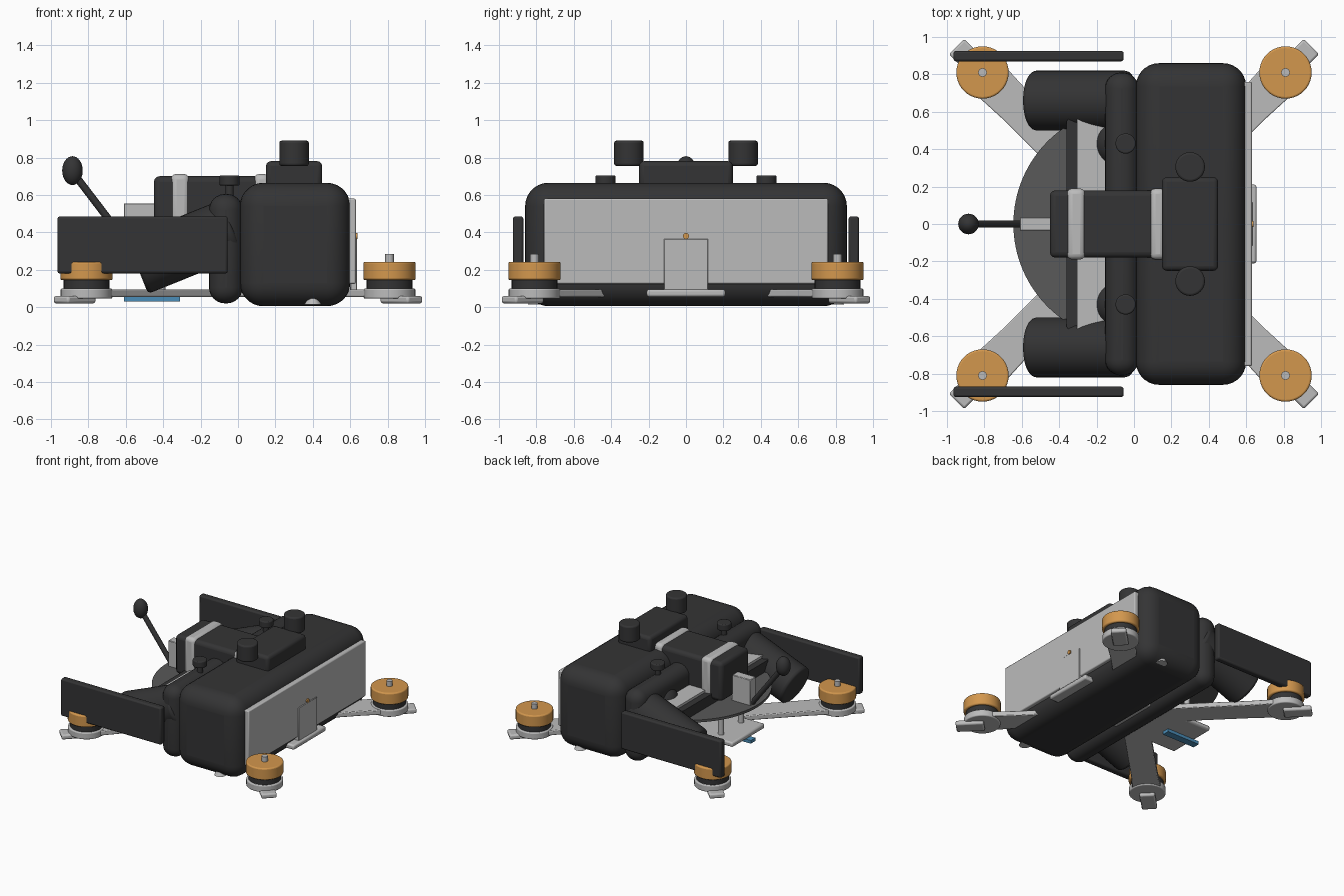
import bpy, bmesh, math
from mathutils import Vector

if "Cube" in bpy.data.objects:
    bpy.data.objects.remove(bpy.data.objects["Cube"])


def mat(name, c):
    m = bpy.data.materials.new(name)
    m.diffuse_color = (*c, 1)
    m.use_nodes = True
    m.node_tree.nodes["Principled BSDF"].inputs["Base Color"].default_value = m.diffuse_color
    return m


DARK = mat("charcoal", (0.034, 0.034, 0.035))
LIGHT = mat("light_grey", (0.50, 0.50, 0.50))
COPPER = mat("copper", (0.65, 0.31, 0.075))
MID = mat("mid_grey", (0.10, 0.10, 0.10))
BLUE = mat("blue", (0.07, 0.27, 0.48))


def finish(name, bm, m, bevel=0, seg=3):
    me = bpy.data.meshes.new(name)
    bmesh.ops.recalc_face_normals(bm, faces=bm.faces)
    bm.to_mesh(me)
    bm.free()
    o = bpy.data.objects.new(name, me)
    bpy.context.collection.objects.link(o)
    me.materials.append(m)
    if bevel:
        b = o.modifiers.new("round", "BEVEL")
        b.width, b.segments = bevel, seg
        b.limit_method = "ANGLE"
        b.angle_limit = math.radians(40)
    bpy.ops.object.select_all(action="DESELECT")
    o.select_set(True)
    bpy.context.view_layer.objects.active = o
    bpy.ops.object.shade_smooth_by_angle(angle=math.radians(35))
    return o


def box(name, x, y, z, m, bevel=0, seg=3):
    """Box from (low, high) ranges on each axis."""
    bm = bmesh.new()
    bmesh.ops.create_cube(bm, size=1)
    for v in bm.verts:
        v.co = Vector([r[0] if c < 0 else r[1] for c, r in zip(v.co, (x, y, z))])
    return finish(name, bm, m, bevel, seg)


def rod(name, a, b, r, m, bevel=0, r2=None, n=40):
    """Cylinder or cone between two points."""
    a, b = Vector(a), Vector(b)
    bm = bmesh.new()
    bmesh.ops.create_cone(bm, cap_ends=True, segments=n, radius1=r,
                          radius2=r if r2 is None else r2, depth=(b - a).length)
    o = finish(name, bm, m, bevel)
    o.rotation_euler = (b - a).to_track_quat("Z", "Y").to_euler()
    o.location = (a + b) / 2
    return o


def ball(name, c, r, m):
    bm = bmesh.new()
    bmesh.ops.create_uvsphere(bm, u_segments=28, v_segments=16, radius=1)
    for v in bm.verts:
        v.co = Vector([p + k * s for p, k, s in zip(c, v.co, r)])
    return finish(name, bm, m)


def prism(name, pts, z0, z1, m, bevel=0):
    """Flat outline raised from z0 to z1."""
    bm = bmesh.new()
    f = bm.faces.new([bm.verts.new((x, y, z0)) for x, y in pts])
    top = bmesh.ops.extrude_face_region(bm, geom=[f])["geom"]
    for v in top:
        if isinstance(v, bmesh.types.BMVert):
            v.co.z = z1
    return finish(name, bm, m, bevel, 2)


# Headset shell, face pad and front panel
box("headset_shell", (0.01, 0.60), (-0.86, 0.86), (0.005, 0.665), DARK, 0.125, 7)
box("face_pad", (-0.155, 0.025), (-0.81, 0.81), (0.02, 0.605), DARK, 0.085, 6)
box("front_panel", (0.58, 0.63), (-0.76, 0.76), (0.125, 0.58), LIGHT, 0.008, 2)
box("camera_plate", (0.60, 0.636), (-0.118, 0.118), (0.08, 0.365), LIGHT, 0.003, 1)
rod("camera_lens", (0.61, 0, 0.38), (0.64, 0, 0.38), 0.016, COPPER)

# Top module
box("top_module", (0.15, 0.45), (-0.25, 0.25), (0.64, 0.78), DARK, 0.025)

# Battery with straps, and the block behind it
box("battery", (-0.45, 0.20), (-0.18, 0.18), (0.38, 0.70), DARK, 0.03)
for i, (x0, x1) in enumerate([(-0.36, -0.26), (0.085, 0.17)]):
    box(f"battery_strap_{i}", (x0, x1), (-0.19, 0.19), (0.37, 0.712), LIGHT, 0.03)
box("rear_block", (-0.61, -0.44), (-0.036, 0.036), (0.34, 0.555), LIGHT, 0.004, 1)

# Antenna
rod("antenna_stalk", (-0.60, 0, 0.35), (-0.875, 0, 0.71), 0.02, DARK, n=20)
ball("antenna_tip", (-0.885, 0, 0.73), (0.055, 0.055, 0.077), DARK)

# Upper deck: round plate, dark rail and pale brow plate
ang = [math.radians(122 + 116 * i / 40) for i in range(41)]
prism("round_deck", [(-0.02 + 0.625 * math.cos(a), 0.625 * math.sin(a)) for a in ang]
      + [(-0.10, -0.53), (-0.10, 0.53)], 0.325, 0.345, MID)
prism("deck_rail", [(-0.36, -0.55), (-0.29, -0.64), (-0.29, 0.64), (-0.36, 0.55)],
      0.345, 0.43, DARK)
prism("brow_plate", [(-0.305, -0.66), (-0.24, -0.66), (-0.20, -0.60), (-0.08, -0.60),
                     (-0.08, 0.60), (-0.20, 0.60), (-0.24, 0.66), (-0.305, 0.66)],
      0.425, 0.45, LIGHT)

# Lower frame plate and blue strip
box("frame_plate", (-0.57, 0.655), (-0.21, 0.21), (0.055, 0.095), LIGHT, 0.012, 2)
box("blue_strip", (-0.61, -0.31), (-0.03, 0.03), (0.03, 0.056), BLUE)

for s, side in ((-1, "near"), (1, "far")):
    # Paired headset parts
    box(f"side_panel_{side}", (-0.965, -0.055), sorted((s * 0.87, s * 0.925)),
        (0.18, 0.485), DARK, 0.012, 2)
    rod(f"barrel_{side}", (-0.54, s * 0.66, 0.22), (-0.03, s * 0.66, 0.425), 0.16, DARK, 0.022)
    ball(f"eye_cup_{side}", (-0.09, s * 0.43, 0.40), (0.12, 0.125, 0.12), DARK)
    rod(f"dial_stem_{side}", (-0.045, s * 0.43, 0.56), (-0.045, s * 0.43, 0.66), 0.022, DARK)
    rod(f"dial_cap_{side}", (-0.045, s * 0.43, 0.65), (-0.045, s * 0.43, 0.705), 0.054, DARK, 0.008)
    rod(f"top_knob_{side}", (0.30, s * 0.305, 0.755), (0.30, s * 0.305, 0.89), 0.079, DARK, 0.012)
    rod(f"lower_stud_{side}", (0.40, s * 0.80, 0.015), (0.40, s * 0.80, 0.06), 0.045, LIGHT,
        r2=0.02, n=20)
    rod(f"deck_post_{side}", (-0.41, s * 0.13, 0.09), (-0.41, s * 0.13, 0.33), 0.022, LIGHT, n=20)

    # Four motor arms with feet
    for t, end in ((-1, "rear"), (1, "front")):
        tag = f"{end}_{side}"
        mx, my = t * 0.81, s * 0.81

        def strip(stops):
            k = math.sqrt(0.5)
            pts = [((d + w) * k, (d - w) * k) for d, w in stops]
            pts += [((d - w) * k, (d + w) * k) for d, w in reversed(stops)]
            return [(t * x, s * y) for x, y in pts]

        prism(f"arm_{tag}", strip([(0.12, 0.10), (0.90, 0.10), (1.12, 0.11)]),
              0.055, 0.095, LIGHT, 0.006)
        prism(f"foot_{tag}", strip([(1.13, 0.058), (1.342, 0.058)]), 0.02, 0.06, LIGHT, 0.012)
        rod(f"motor_base_{tag}", (mx, my, 0.045), (mx, my, 0.10), 0.138, LIGHT, 0.008)
        rod(f"motor_stator_{tag}", (mx, my, 0.095), (mx, my, 0.15), 0.122, DARK)
        rod(f"motor_bell_{tag}", (mx, my, 0.145), (mx, my, 0.242), 0.14, COPPER, 0.01)
        rod(f"motor_shaft_{tag}", (mx, my, 0.23), (mx, my, 0.283), 0.023, LIGHT, n=20)
